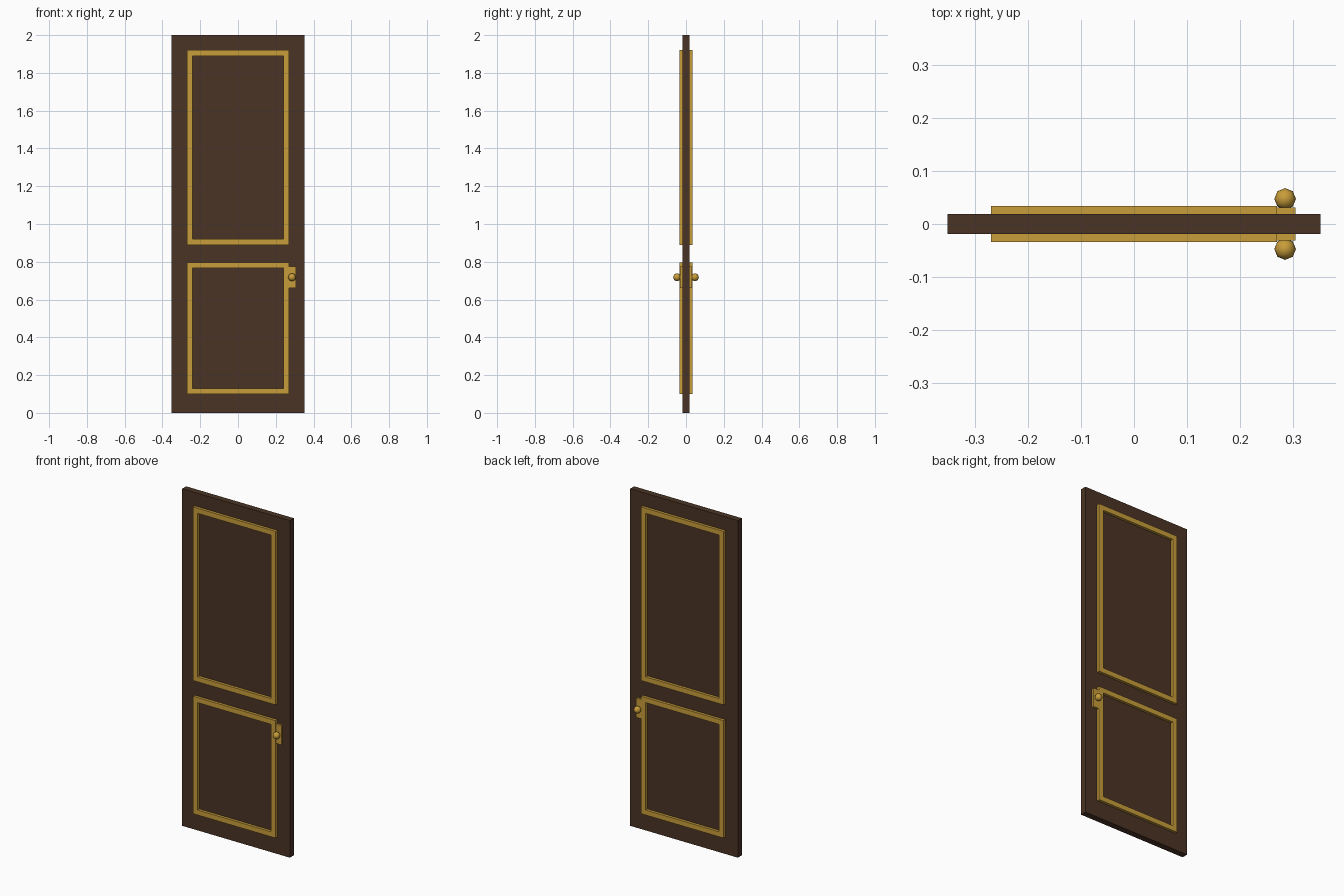
import bpy, bmesh
from mathutils import Matrix

if "Cube" in bpy.data.objects:
    bpy.data.objects.remove(bpy.data.objects["Cube"])


def material(name, rgb):
    m = bpy.data.materials.new(name)
    m.diffuse_color = (*rgb, 1)
    m.use_nodes = True
    m.node_tree.nodes["Principled BSDF"].inputs["Base Color"].default_value = m.diffuse_color
    return m


WOOD = material("dark_wood", (0.069, 0.034, 0.018))
BRASS = material("brass", (0.578, 0.337, 0.042))
SLAB = 0.0185  # half thickness of the door slab


def finish(name, bm, mat):
    bmesh.ops.recalc_face_normals(bm, faces=bm.faces)
    mesh = bpy.data.meshes.new(name)
    bm.to_mesh(mesh)
    bm.free()
    mesh.materials.append(mat)
    obj = bpy.data.objects.new(name, mesh)
    bpy.context.collection.objects.link(obj)
    return obj


def box(name, lo, hi, mat):
    bm = bmesh.new()
    size = [b - a for a, b in zip(lo, hi)]
    mid = [(a + b) / 2 for a, b in zip(lo, hi)]
    bmesh.ops.create_cube(bm, size=1, matrix=Matrix.Translation(mid) @ Matrix.Diagonal((*size, 1)))
    return finish(name, bm, mat)


def frame(name, side, half_w, z0, z1, width, depth):
    """Mitred rectangular moulding on one face of the door."""
    bm = bmesh.new()
    loops = []
    for inset, y in ((0, SLAB), (0, depth), (width, depth), (width, SLAB)):
        w, a, b = half_w - inset, z0 + inset, z1 - inset
        loops.append([bm.verts.new((x, side * y, z)) for x, z in ((-w, a), (w, a), (w, b), (-w, b))])
    for i in range(4):
        p, q = loops[i], loops[(i + 1) % 4]
        for j in range(4):
            k = (j + 1) % 4
            bm.faces.new((p[j], p[k], q[k], q[j]))
    return finish(name, bm, mat=BRASS)


# Door slab
box("door_slab", (-0.353, -SLAB, 0), (0.353, SLAB, 2), WOOD)

# Mouldings, lock plate and knob on both faces
for label, side in (("front", -1), ("back", 1)):
    frame(f"upper_moulding_{label}", side, 0.271, 0.89, 1.92, 0.03, 0.0345)
    frame(f"lower_moulding_{label}", side, 0.271, 0.10, 0.797, 0.03, 0.0345)
    ys = sorted((side * SLAB, side * 0.031))
    box(f"lock_plate_{label}", (0.266, ys[0], 0.661), (0.306, ys[1], 0.775), BRASS)
    bm = bmesh.new()
    bmesh.ops.create_uvsphere(bm, u_segments=8, v_segments=8, radius=0.0205,
                              matrix=Matrix.Translation((0.286, side * 0.0475, 0.718)))
    for f in bm.faces:
        f.smooth = True
    finish(f"knob_{label}", bm, BRASS)
